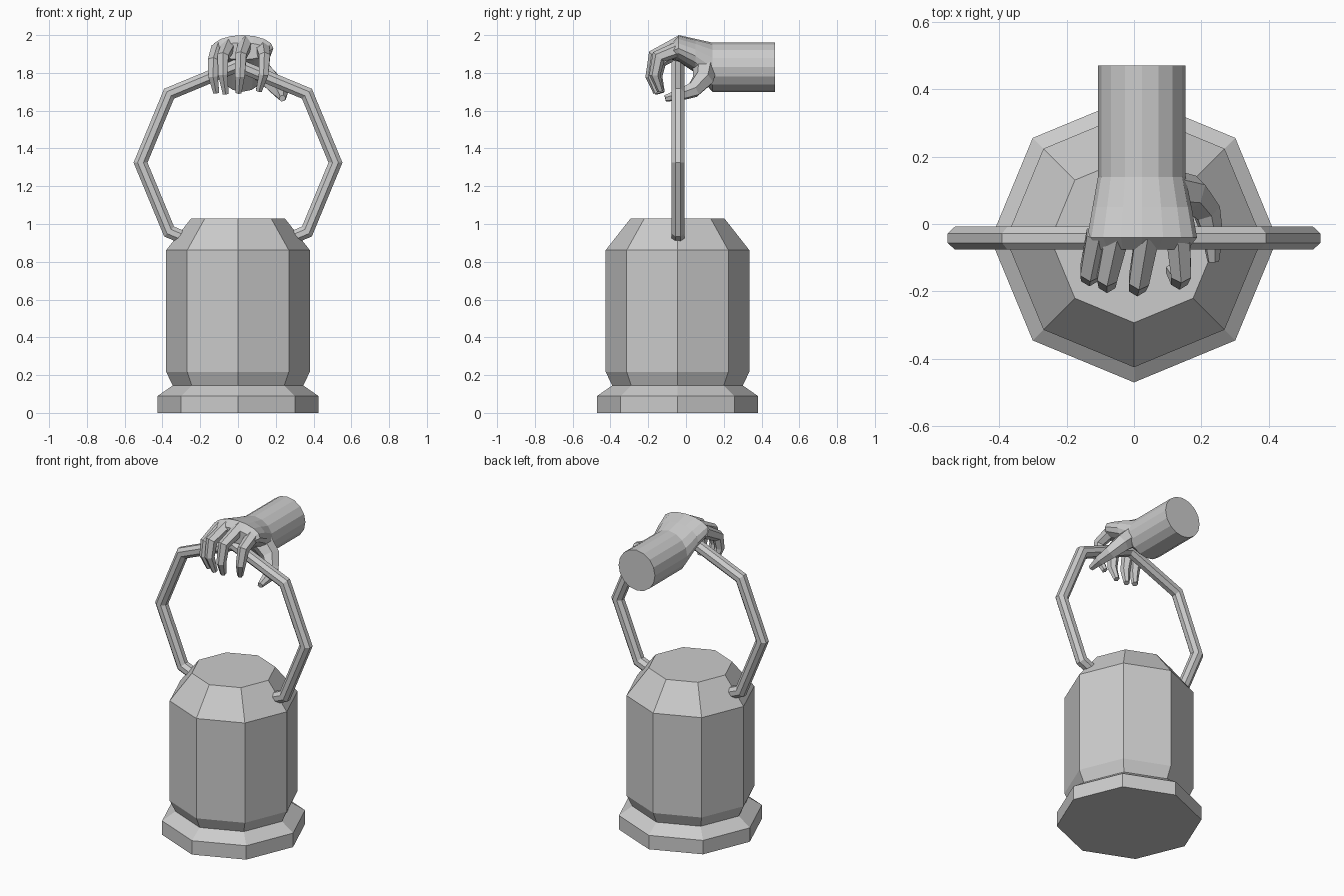
import bpy, bmesh, math
from mathutils import Vector

if "Cube" in bpy.data.objects:
    bpy.data.objects.remove(bpy.data.objects["Cube"])


def loft(name, rings):
    """Skin a list of equal-length rings and cap both ends."""
    bm = bmesh.new()
    loops = [[bm.verts.new(p) for p in ring] for ring in rings]
    n = len(loops[0])
    for a, b in zip(loops, loops[1:]):
        for i in range(n):
            j = (i + 1) % n
            bm.faces.new((a[i], a[j], b[j], b[i]))
    bm.faces.new(loops[0])
    bm.faces.new(loops[-1])
    bmesh.ops.recalc_face_normals(bm, faces=bm.faces)
    me = bpy.data.meshes.new(name)
    bm.to_mesh(me)
    bm.free()
    ob = bpy.data.objects.new(name, me)
    bpy.context.collection.objects.link(ob)
    return ob


def ellipse(c, u, v, n, phase=0.0):
    c, u, v = Vector(c), Vector(u), Vector(v)
    return [c + u * math.cos(phase + 2 * math.pi * i / n)
            + v * math.sin(phase + 2 * math.pi * i / n) for i in range(n)]


def tube(name, pts, radii, n, ref):
    """Mitred tube along pts; ref is the direction of the bending axis."""
    pts = [Vector(p) for p in pts]
    rings = []
    for i, p in enumerate(pts):
        d0 = (p - pts[max(i - 1, 0)]).normalized()
        d1 = (pts[min(i + 1, len(pts) - 1)] - p).normalized()
        t = (d0 + d1).normalized()
        miter = 1 / max(t.dot(d1 if d1.length else d0), 0.7)
        b = Vector(ref)
        b = (b - t * b.dot(t)).normalized()
        rings.append(ellipse(p, b * radii[i], t.cross(b) * radii[i] * miter,
                             n, math.pi / n))
    return loft(name, rings)


# Lantern body: octagonal lathe
CY = -0.045
profile = [(0.425, 0), (0.425, 0.09), (0.346, 0.145), (0.38, 0.217),
           (0.38, 0.862), (0.248, 1.03)]
loft("lantern_body", [ellipse((0, CY, z), (r, 0, 0), (0, r, 0), 8)
                      for r, z in profile])

# Carrying ring: octagonal hoop whose ends sink into the shoulder
R, HY, HZ = 0.516, -0.042, 1.325
path = [(R * math.sin(a), HY, HZ + R * math.cos(a))
        for a in (math.radians(45 * k) for k in range(-3, 4))]
path = [(-0.25, HY, 0.912)] + path + [(0.25, HY, 0.912)]
tube("carrying_ring", path, [0.037] * len(path), 8, (0, 1, 0))

# Forearm and palm: (y, centre x, centre z, half width, half height)
sections = [(0.47, 0.023, 1.83, 0.13, 0.13), (0.14, 0.023, 1.83, 0.13, 0.13),
            (0.05, 0.024, 1.89, 0.147, 0.09), (-0.04, 0.024, 1.93, 0.163, 0.07),
            (-0.075, 0.02, 1.915, 0.14, 0.045)]
loft("forearm_and_palm", [ellipse((x, y, z), (w, 0, 0), (0, 0, h), 16)
                          for y, x, z, w, h in sections])

# Fingers curling over the ring: knuckle, two joints, tip
fingers = {
    "little_finger": [(-0.105, -0.03, 1.925), (-0.13, -0.14, 1.86),
                      (-0.132, -0.155, 1.78), (-0.115, -0.13, 1.695)],
    "ring_finger": [(-0.05, -0.03, 1.945), (-0.08, -0.155, 1.885),
                    (-0.08, -0.175, 1.79), (-0.065, -0.145, 1.69)],
    "middle_finger": [(0.04, -0.03, 1.957), (0.015, -0.165, 1.89),
                      (0.01, -0.185, 1.78), (0.003, -0.155, 1.695)],
    "index_finger": [(0.13, -0.03, 1.93), (0.14, -0.145, 1.885),
                     (0.135, -0.165, 1.79), (0.11, -0.135, 1.705)],
}
for name, pts in fingers.items():
    tube(name, pts, [0.041, 0.034, 0.029, 0.018], 6, (1, 0, 0))

# Thumb reaching under the ring
tube("thumb", [(0.10, 0.10, 1.83), (0.17, 0.09, 1.765), (0.215, 0.04, 1.71),
               (0.232, -0.03, 1.685), (0.235, -0.11, 1.665)],
     [0.065, 0.055, 0.043, 0.033, 0.018], 6, (1, 0, 1))
